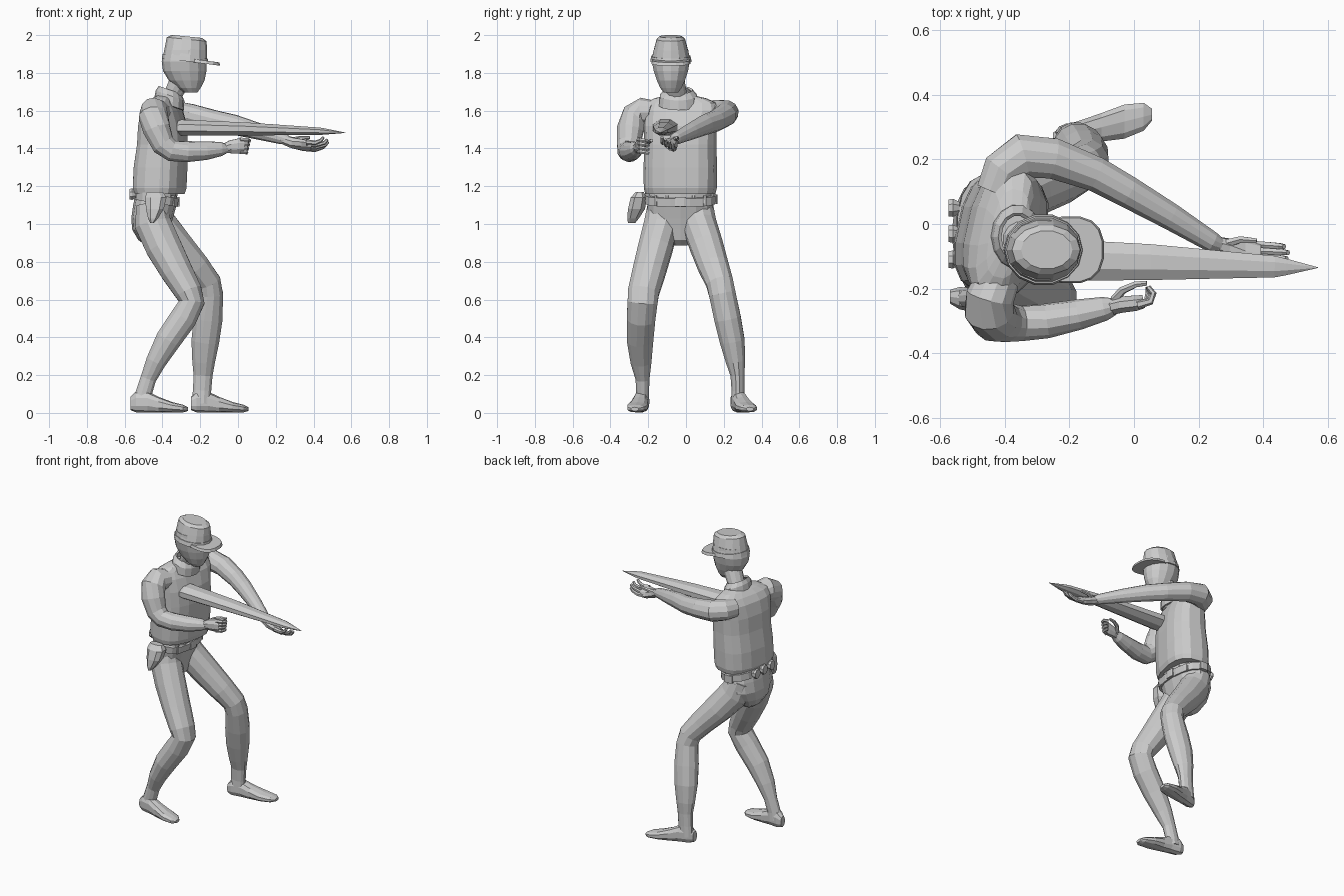
import bpy, bmesh, math
from mathutils import Vector


def loft(name, secs, hint=(0, 1, 0), sides=12, p=2.0, normal=None, caps=True, thick=0):
    """Skin rings (x, y, z, half width along hint, half width across)."""
    bm = bmesh.new()
    pts = [Vector(s[:3]) for s in secs]
    rings = []
    for i, s in enumerate(secs):
        if normal:
            n = Vector(normal).normalized()
        else:
            n = Vector()
            if i > 0:
                n += (pts[i] - pts[i - 1]).normalized()
            if i < len(pts) - 1:
                n += (pts[i + 1] - pts[i]).normalized()
            n.normalize()
        u = Vector(hint)
        u = (u - n * u.dot(n)).normalized()
        v = n.cross(u)
        ring = []
        for k in range(sides):
            t = 2 * math.pi * (k + 0.5) / sides
            c, d = math.cos(t), math.sin(t)
            c = math.copysign(abs(c) ** (2 / p), c)
            d = math.copysign(abs(d) ** (2 / p), d)
            q = pts[i] + u * c * s[3] + v * d * s[4]
            q.z = max(q.z, 0)
            ring.append(bm.verts.new(q))
        rings.append(ring)
    for a, b in zip(rings, rings[1:]):
        for k in range(sides):
            j = (k + 1) % sides
            bm.faces.new((a[k], a[j], b[j], b[k]))
    if caps:
        bm.faces.new(rings[0])
        bm.faces.new(rings[-1])
    bmesh.ops.recalc_face_normals(bm, faces=bm.faces)
    me = bpy.data.meshes.new(name)
    bm.to_mesh(me)
    bm.free()
    ob = bpy.data.objects.new(name, me)
    bpy.context.collection.objects.link(ob)
    if thick:
        m = ob.modifiers.new("thickness", "SOLIDIFY")
        m.thickness = thick
    return ob


def tube(name, pts, r, hint=(0, 1, 0)):
    """Thin finger-like tube tapering at its tip."""
    n = len(pts) - 1
    loft(name, [(*q, r * (1 - 0.45 * i / n), r * (1 - 0.45 * i / n)) for i, q in enumerate(pts)],
         hint, 6)


UP = (0, 0, 1)

# Jacket, slightly twisted toward the aiming side
loft("jacket", [(-.415, -.03, 1.16, .185, .125), (-.415, -.03, 1.19, .192, .135),
                (-.41, -.03, 1.30, .193, .135), (-.40, -.03, 1.42, .190, .127),
                (-.40, -.03, 1.52, .193, .120), (-.402, -.025, 1.60, .205, .098),
                (-.40, -.025, 1.64, .195, .073), (-.39, -.03, 1.665, .14, .055),
                (-.38, -.035, 1.68, .08, .045)],
     hint=(.22, 1, 0), sides=16, p=2.7, normal=UP)

# Collar, neck and head
loft("collar", [(-.365, -.04, 1.63, .105, .085), (-.36, -.04, 1.68, .10, .08),
                (-.36, -.04, 1.71, .075, .064)],
     sides=14, normal=(.35, 0, 1), caps=False, thick=.012)
loft("neck", [(-.385, -.04, 1.62, .06, .06), (-.335, -.05, 1.70, .055, .057),
              (-.29, -.07, 1.79, .06, .065)], normal=UP)
loft("head", [(-.25, -.08, 1.695, .038, .035), (-.26, -.08, 1.72, .058, .062),
              (-.272, -.08, 1.76, .076, .095), (-.282, -.08, 1.81, .093, .115),
              (-.285, -.08, 1.86, .103, .119), (-.285, -.08, 1.92, .095, .105)],
     sides=14, normal=UP)

# Cap
tilt = (.1, 0, 1)
loft("cap_band", [(-.28, -.08, 1.862, .112, .124), (-.28, -.08, 1.888, .106, .12)],
     sides=14, normal=tilt)
loft("cap_crown", [(-.28, -.08, 1.88, .103, .117), (-.275, -.08, 1.93, .09, .112),
                   (-.272, -.08, 1.978, .077, .106), (-.27, -.08, 1.993, .06, .08)],
     sides=14, normal=tilt)
loft("cap_brim", [(-.195, -.08, 1.851, .105, .104), (-.195, -.08, 1.868, .10, .098)],
     sides=16, p=2.5, normal=(.13, 0, 1))

# Arms
loft("right_arm", [(-.42, -.17, 1.585, .07, .065), (-.445, -.225, 1.595, .075, .075),
                   (-.448, -.268, 1.57, .078, .078), (-.43, -.295, 1.50, .074, .072),
                   (-.395, -.305, 1.42, .064, .062), (-.35, -.308, 1.387, .058, .056),
                   (-.27, -.30, 1.383, .056, .054), (-.17, -.28, 1.388, .049, .047),
                   (-.09, -.262, 1.397, .038, .037), (-.06, -.255, 1.40, .024, .026)],
     hint=(1, 0, .9))
loft("left_arm", [(-.43, .10, 1.59, .06, .06), (-.405, .165, 1.593, .066, .068),
                  (-.345, .210, 1.588, .068, .072), (-.25, .203, 1.575, .062, .065),
                  (-.12, .155, 1.545, .057, .056), (-.02, .10, 1.525, .054, .051),
                  (.11, .025, 1.49, .044, .043), (.24, -.055, 1.452, .032, .033),
                  (.27, -.068, 1.442, .02, .022)], hint=UP)

# Hands: palm, four fingers, thumb
loft("right_palm", [(-.075, -.258, 1.40, .026, .026), (-.04, -.25, 1.408, .037, .027),
                    (.005, -.245, 1.413, .043, .026), (.03, -.24, 1.413, .038, .022)],
     hint=UP, sides=8)
loft("left_palm", [(.24, -.06, 1.447, .024, .026), (.29, -.073, 1.430, .03, .03),
                   (.34, -.083, 1.418, .042, .023), (.39, -.09, 1.412, .038, .018)],
     hint=(0, .8, -.6), sides=8)
for i in range(4):
    z = 1.445 - .021 * i
    tube(f"right_finger_{i}", [(.01, -.25, z), (.05 - .003 * i, -.24, z),
                               (.06 - .005 * i, -.215, z - .004),
                               (.044, -.195, z - .008)], .014, UP)
    y, h = -.064 - .019 * i, 1.398 + .012 * i
    tip = (0, .012, .008, -.012)[i]
    tube(f"left_finger_{i}", [(.36, y, h), (.41, y - .002, h - .004),
                              (.45 + tip, y - .004, h + .008),
                              (.465 + tip, y - .006, h + .026)], .0145)
tube("right_thumb", [(-.06, -.235, 1.41), (-.035, -.205, 1.43), (.005, -.187, 1.44),
                     (.04, -.183, 1.442)], .015)
tube("left_thumb", [(.27, -.065, 1.44), (.33, -.048, 1.455), (.38, -.052, 1.458)], .015)

# Tapered pointed barrel being aimed
loft("barrel", [(-.33, -.11, 1.508, .066, .036), (-.30, -.11, 1.51, .072, .046),
                (.05, -.118, 1.503, .060, .037), (.435, -.132, 1.491, .036, .021),
                (.47, -.133, 1.489, .028, .016), (.57, -.135, 1.483, .001, .001)],
     sides=8)

# Hips
loft("hips", [(-.43, -.03, 1.17, .165, .11), (-.44, -.03, 1.10, .178, .115),
              (-.455, -.03, 1.03, .175, .11), (-.46, -.03, .97, .14, .10),
              (-.45, -.03, .915, .08, .078), (-.445, -.03, .885, .035, .04)],
     sides=14, p=2.2, normal=UP)

# Legs
loft("right_leg", [(-.46, -.115, 1.10, .09, .082), (-.45, -.13, 1.0, .095, .10),
                   (-.395, -.16, .88, .094, .098), (-.325, -.195, .75, .09, .087),
                   (-.262, -.225, .64, .085, .075), (-.245, -.230, .585, .082, .070),
                   (-.29, -.238, .50, .078, .074), (-.37, -.243, .385, .072, .070),
                   (-.435, -.238, .27, .057, .055), (-.475, -.23, .18, .038, .043),
                   (-.50, -.23, .10, .035, .045), (-.505, -.23, .05, .038, .052)])
loft("left_leg", [(-.46, .055, 1.10, .09, .082), (-.42, .07, 1.0, .093, .097),
                  (-.325, .108, .885, .090, .090), (-.225, .145, .775, .083, .078),
                  (-.158, .178, .69, .074, .070), (-.145, .192, .63, .073, .068),
                  (-.158, .22, .50, .073, .079), (-.173, .245, .38, .068, .076),
                  (-.182, .263, .27, .053, .062), (-.185, .272, .20, .038, .052),
                  (-.19, .275, .12, .035, .050), (-.195, .275, .05, .038, .052)])


def foot(name, x, y, dy):
    """Foot with its heel at x, y and toe drifting sideways by dy."""
    prof = [(0, .05, .022, .035), (.03, .058, .036, .055), (.09, .058, .04, .056),
            (.15, .043, .046, .042), (.22, .03, .055, .028), (.28, .023, .045, .02),
            (.305, .02, .02, .01)]
    loft(name, [(x + d, y + dy * d / .3, z, a, b) for d, z, a, b in prof],
         sides=10, p=2.4, normal=(1, 0, 0))


foot("right_foot", -.57, -.225, -.045)
foot("left_foot", -.25, .262, .075)

# Belt with loops, buckle and rear pouches
slope = (.17, 0, 1)
loft("belt", [(-.435, -.03, 1.11, .188, .118), (-.43, -.03, 1.155, .19, .12)],
     sides=16, p=2.5, normal=slope)


def block(name, x, y, z, sx, sy, sz):
    loft(name, [(x, y, z - sz, sy, sx), (x, y, z + sz, sy, sx)], sides=8, p=4, normal=UP)


block("belt_buckle", -.318, -.03, 1.118, .01, .03, .026)
for i, y in enumerate((-.16, -.10, .04, .10)):
    block(f"belt_loop_{i}", -.325 - abs(y + .03) * .15, y, 1.122, .01, .008, .028)
for i, y in enumerate((-.11, -.03, .05)):
    loft(f"rear_pouch_{i}", [(-.54, y, 1.158, .02, .02), (-.56, y, 1.158, .03, .033),
                             (-.575, y, 1.158, .028, .03)], sides=8, normal=(-1, 0, 0))
block("side_pouch", -.43, .155, 1.13, .03, .012, .025)

# Holster on the right hip
loft("holster", [(-.44, -.245, 1.17, .022, .045), (-.435, -.25, 1.14, .045, .06),
                 (-.44, -.262, 1.08, .048, .050), (-.45, -.28, 1.03, .033, .028),
                 (-.455, -.288, 1.005, .02, .01)], sides=8, p=2.6, normal=UP)
